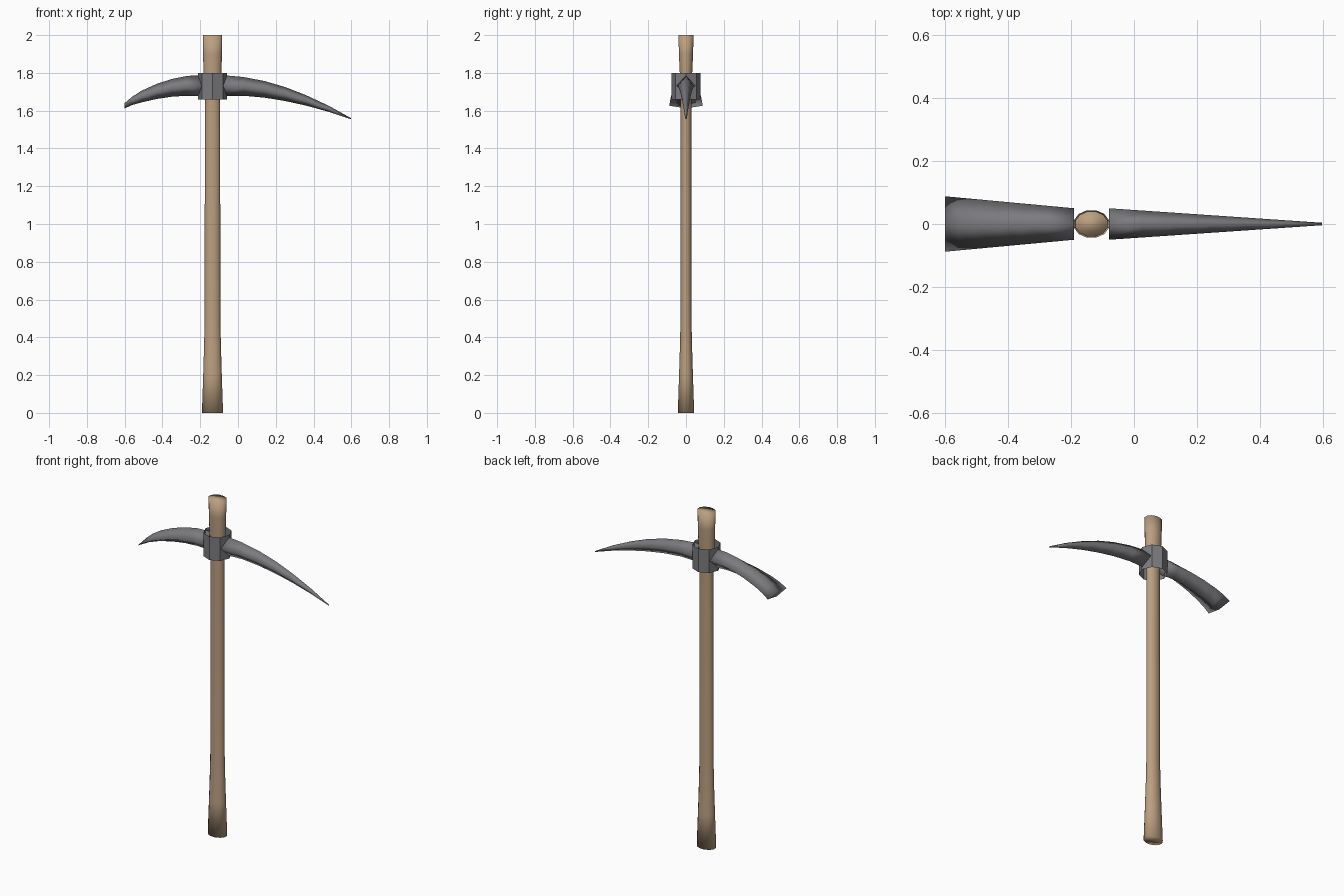
import bpy, bmesh
from math import cos, sin, tau

cube = bpy.data.objects.get("Cube")
if cube:
    bpy.data.objects.remove(cube)

AXIS_X = -0.135  # centre line of the handle


def material(name, colour):
    mat = bpy.data.materials.new(name)
    mat.use_nodes = True
    mat.diffuse_color = colour
    bsdf = mat.node_tree.nodes["Principled BSDF"]
    bsdf.inputs["Base Color"].default_value = colour
    bsdf.inputs["Roughness"].default_value = 0.7
    return mat


def loft(name, rings, mat, caps=True, smooth=True):
    """Skin a list of equally sized point rings."""
    bm = bmesh.new()
    loops = [[bm.verts.new(p) for p in ring] for ring in rings]
    for a, b in zip(loops, loops[1:]):
        for i in range(len(a)):
            j = (i + 1) % len(a)
            bm.faces.new((a[i], a[j], b[j], b[i]))
    if caps:
        bm.faces.new(loops[0])
        bm.faces.new(loops[-1])
    bmesh.ops.recalc_face_normals(bm, faces=bm.faces)
    for face in bm.faces:
        face.smooth = smooth
    mesh = bpy.data.meshes.new(name)
    bm.to_mesh(mesh)
    bm.free()
    mesh.materials.append(mat)
    obj = bpy.data.objects.new(name, mesh)
    bpy.context.collection.objects.link(obj)
    return obj


def oval(z, rx, ry, sides, turn=0.0):
    angles = [tau * (i + turn) / sides for i in range(sides)]
    return [(AXIS_X + rx * cos(a), ry * sin(a), z) for a in angles]


def diamond(x, half_width, top, bottom):
    mid = (top + bottom) / 2
    return [(x, 0, top), (x, half_width, mid), (x, 0, bottom), (x, -half_width, mid)]


def blade(name, stations, base_width, end_width, mat):
    """Diamond-section blade whose width changes evenly along x."""
    x0, x1 = stations[0][0], stations[-1][0]
    rings = []
    for x, top, bottom in stations:
        t = (x - x0) / (x1 - x0)
        rings.append(diamond(x, base_width + t * (end_width - base_width), top, bottom))
    return loft(name, rings, mat)


wood = material("wood", (0.50, 0.35, 0.22, 1))
steel = material("steel", (0.20, 0.20, 0.215, 1))

# Handle: oval shaft flared at both ends (height, half width, half depth)
shaft = [(0, 0.058, 0.045), (0.2, 0.051, 0.038), (0.36, 0.046, 0.033),
         (0.5, 0.043, 0.030), (1.66, 0.042, 0.029), (1.8, 0.049, 0.034),
         (1.9, 0.052, 0.039), (2, 0.053, 0.041)]
loft("handle", [oval(z, rx, ry, 12, 0.5) for z, rx, ry in shaft], wood)

# Collar: open eight-sided sleeve around the handle
loft("collar", [oval(z, 0.077, 0.077, 8) for z in (1.66, 1.8)], steel,
     caps=False, smooth=False)

# Pick blade: tapers to a point (x, top, bottom)
blade("pick_blade",
      [(-0.08, 1.788, 1.676), (0.03, 1.778, 1.679), (0.14, 1.757, 1.669),
       (0.25, 1.725, 1.651), (0.36, 1.682, 1.627), (0.48, 1.626, 1.594),
       (0.597, 1.561, 1.555)], 0.05, 0.004, steel)

# Adze blade: widens and flattens towards its cutting edge
blade("adze_blade",
      [(-0.19, 1.788, 1.676), (-0.27, 1.784, 1.679), (-0.35, 1.768, 1.674),
       (-0.43, 1.742, 1.662), (-0.51, 1.706, 1.644), (-0.56, 1.674, 1.630),
       (-0.6, 1.640, 1.612)], 0.05, 0.088, steel)
